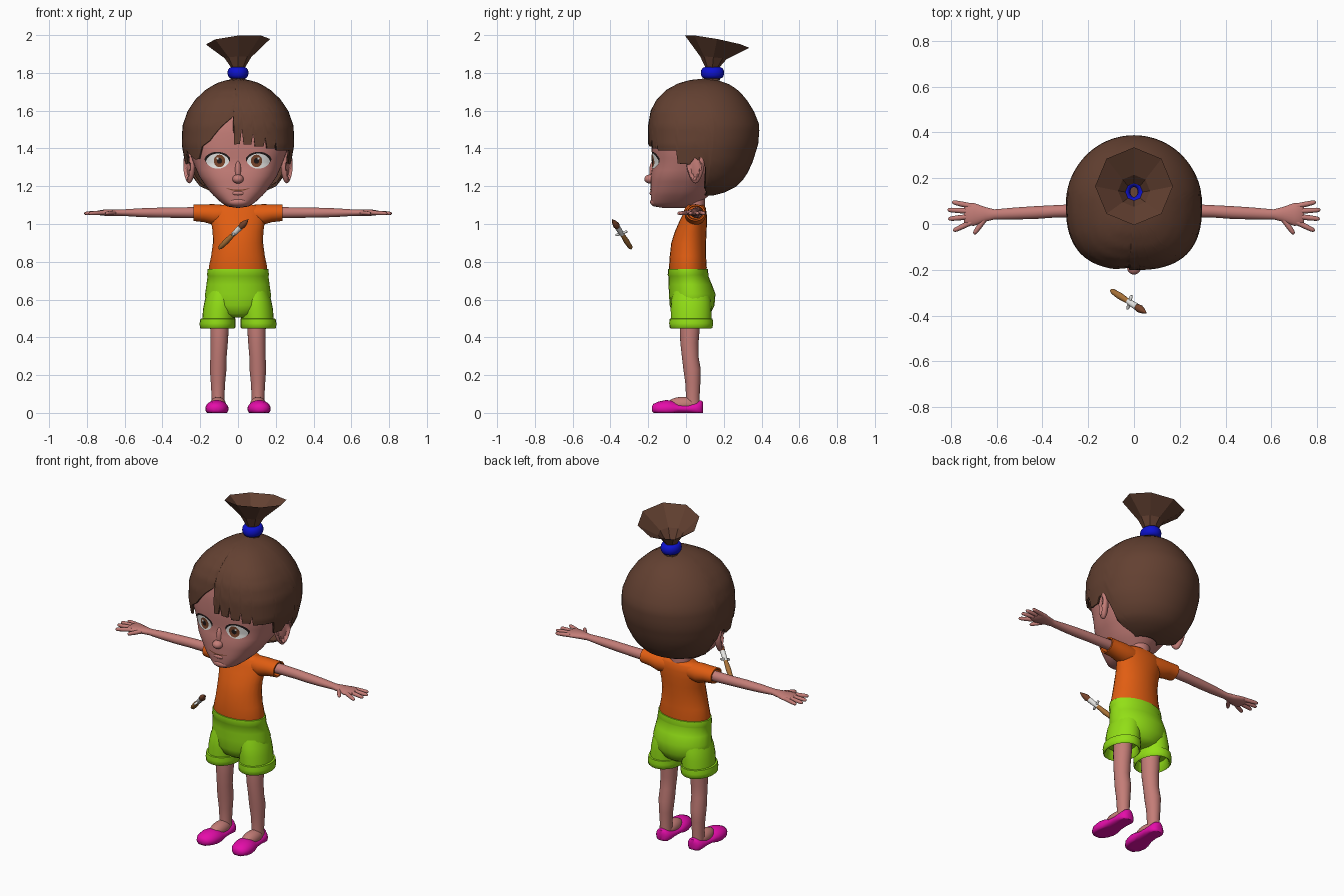
import bpy, bmesh
from math import sin, cos, pi, radians, degrees, asin, sqrt
from mathutils import Vector

if "Cube" in bpy.data.objects:
    bpy.data.objects.remove(bpy.data.objects["Cube"])


def material(name, *rgb):
    m = bpy.data.materials.new(name)
    m.use_nodes = True
    m.diffuse_color = (*rgb, 1)
    m.node_tree.nodes["Principled BSDF"].inputs["Base Color"].default_value = (*rgb, 1)
    return m


SKIN = material("skin", .55, .205, .185)
HAIR = material("hair brown", .125, .052, .031)
ORANGE = material("shirt orange", .75, .11, .006)
GREEN = material("shorts green", .29, .74, .008)
PINK = material("shoe magenta", .78, .004, .40)
BLUE = material("tie blue", .004, .006, .62)
WHITE = material("white", .8, .8, .78)
TAN = material("brush tan", .40, .17, .04)
BROWN = material("iris brown", .19, .06, .025)
BLACK = material("dark", .015, .01, .01)


def finish(name, bm, mat, mirror=False, smooth=True):
    bmesh.ops.remove_doubles(bm, verts=bm.verts, dist=.0002)
    bmesh.ops.recalc_face_normals(bm, faces=bm.faces)
    me = bpy.data.meshes.new(name)
    bm.to_mesh(me)
    bm.free()
    me.materials.append(mat)
    if smooth:
        me.shade_smooth()
        me.set_sharp_from_angle(angle=radians(48))
    ob = bpy.data.objects.new(name, me)
    bpy.context.collection.objects.link(ob)
    if mirror:
        ob.modifiers.new("Mirror", "MIRROR")
    return ob


def skin_rows(bm, rows, closed=True):
    n = len(rows[0])
    for r, s in zip(rows, rows[1:]):
        for i in range(n if closed else n - 1):
            j = (i + 1) % n
            bm.faces.new((r[i], r[j], s[j], s[i]))


def tube(name, rings, mat, d=(0, 0, 1), u=(1, 0, 0), n=24, caps=True, **kw):
    """Loft elliptical rings (x, y, z, radius along u, radius across)."""
    bm = bmesh.new()
    d, u = Vector(d).normalized(), Vector(u).normalized()
    v = d.cross(u)
    rows = [[bm.verts.new(Vector(r[:3]) + u * r[3] * cos(2 * pi * i / n) + v * r[4] * sin(2 * pi * i / n))
             for i in range(n)] for r in rings]
    skin_rows(bm, rows)
    if caps:
        bm.faces.new(rows[0])
        bm.faces.new(rows[-1])
    return finish(name, bm, mat, **kw)


def ball(name, c, r, mat, edit=None, turn=0, **kw):
    bm = bmesh.new()
    bmesh.ops.create_uvsphere(bm, u_segments=24, v_segments=14, radius=1)
    for v in bm.verts:
        if edit:
            edit(v.co)
        p = Vector((v.co.x * r[0], v.co.y * r[1], v.co.z * r[2]))
        v.co = Vector((p.x * cos(turn) - p.y * sin(turn), p.x * sin(turn) + p.y * cos(turn), p.z)) + Vector(c)
    return finish(name, bm, mat, **kw)


def lerp(table, k):
    """Interpolate rows of (key, values...) sorted by rising key."""
    k = min(max(k, table[0][0]), table[-1][0])
    for a, b in zip(table, table[1:]):
        if k <= b[0]:
            f = (k - a[0]) / (b[0] - a[0])
            return [p + (q - p) * f for p, q in zip(a[1:], b[1:])]


# Head and hair share egg-shaped sections: z, front y, back y, half width
HEAD = [(1.085, -.12, 0, 0), (1.09, -.16, .03, .05), (1.105, -.182, .07, .08), (1.16, -.187, .13, .14),
        (1.25, -.187, .2, .205), (1.32, -.176, .25, .235), (1.4, -.183, .3, .265),
        (1.5, -.183, .32, .265), (1.6, -.165, .3, .235), (1.66, -.05, .2, .12), (1.68, .08, .08, 0)]
CROWN = [(1.15, 0, .14, .08), (1.165, -.06, .2, .13), (1.2, -.13, .27, .205), (1.25, -.16, .315, .245),
         (1.32, -.188, .35, .28), (1.42, -.2, .382, .298), (1.52, -.201, .39, .294), (1.6, -.187, .358, .266),
         (1.66, -.155, .32, .225), (1.71, -.105, .275, .172), (1.745, -.04, .22, .115), (1.762, .02, .16, .06),
         (1.77, .095, .095, 0)]
P = .75


def egg(table, t, z):
    yf, yb, rx = lerp(table, z)
    yc, c, s = (yf + yb) / 2, cos(t), abs(sin(t))
    side = 1 if sin(t) >= 0 else -1
    if c > 0:
        return Vector((side * rx * s ** P, yc - (yc - yf) * c ** P, z))
    return Vector((side * rx * s, yc - (yb - yc) * c, z))


def shell(name, table, edge, mat):
    bm = bmesh.new()
    top = table[-1][0]
    angles = sorted(set([e[0] for e in edge[1:]] + list(range(-175, 181, 5))))
    rows = []
    for k in range(29):
        f = (1 - cos(pi * k / 28)) / 2
        rows.append([bm.verts.new(egg(table, radians(a), top + (lerp(edge, a)[0] - top) * f)) for a in angles])
    skin_rows(bm, rows)
    return finish(name, bm, mat)


shell("head", HEAD, [(-180, 1.085), (180, 1.085)], SKIN)

# Fringe: x and height of the hair edge across the forehead
fringe = [(-.235, 1.34), (-.215, 1.345), (-.19, 1.41), (-.15, 1.44), (-.085, 1.52), (-.025, 1.57),
          (-.02, 1.42), (.01, 1.425), (.02, 1.5), (.03, 1.42), (.07, 1.42), (.08, 1.48), (.09, 1.41),
          (.135, 1.41), (.145, 1.46), (.155, 1.4), (.195, 1.4), (.2, 1.44), (.207, 1.39), (.24, 1.39)]
front = [(degrees(asin((abs(x) / .296) ** (1 / P))) * (1 if x > 0 else -1), z) for x, z in fringe]
side = [(67, 1.39), (69, 1.32), (82, 1.315), (86, 1.35), (95, 1.3), (101, 1.18), (115, 1.15), (180, 1.15)]
edge = [(-a, z) for a, z in reversed(side)] + front + side
hair = shell("hair", CROWN, edge, HAIR)
hair.modifiers.new("Thickness", "SOLIDIFY").thickness = .012

# Ponytail funnel and its tie
bm = bmesh.new()
rows = []
for z, y, r, tilt in ((1.76, .14, .04, 0), (1.83, .14, .038, 0), (1.88, .145, .07, .1), (1.965, .165, .17, .19)):
    rows.append([bm.verts.new((r * cos(a), y + r * sin(a), z - tilt * r * sin(a) + tilt * .45 * r * cos(a)))
                 for a in [pi * i / 4 for i in range(8)]])
skin_rows(bm, rows)
finish("ponytail", bm, HAIR, smooth=False)
tube("hair_tie", [(0, .14, 1.8 + .03 * sin(a), .036 + .02 * cos(a), .042 + .02 * cos(a))
                  for a in [2 * pi * i / 12 for i in range(13)]], BLUE, caps=False)


# Ears with a hollow outer side
def hollow(p):
    if p.x > 0 and p.y ** 2 + p.z ** 2 < .5:
        p.x -= .75
    p.y *= 1 + .25 * p.z


ball("ears", (.258, .05, 1.303), (.026, .05, .088), SKIN, hollow, turn=-.45, mirror=True)


# Face details follow the head surface
def face_y(x, z):
    yf, yb, rx = lerp(HEAD, z)
    s = min(abs(x) / rx, 1) ** (1 / P)
    yc = (yf + yb) / 2
    return yc - (yc - yf) * sqrt(1 - s * s) ** P


def patch(name, cx, cz, a, b, mat, lift, bend=0, point=1, mirror=True):
    bm = bmesh.new()
    rows = []
    for k in range(7):
        row = []
        for i in range(28):
            t = 2 * pi * i / 28
            x = cx + a * k / 6 * cos(t)
            z = cz + b * k / 6 * sin(t) * abs(sin(t)) ** (point - 1) + bend * (k / 6 * cos(t)) ** 2
            row.append(bm.verts.new((x, face_y(x, z) - lift, z)))
        rows.append(row)
    skin_rows(bm, rows)
    ob = finish(name, bm, mat, mirror=mirror)
    if sum(f.normal.y for f in ob.data.polygons) > 0:
        ob.data.flip_normals()


patch("eyelashes", .109, 1.339, .068, .043, BLACK, .003, .004, 1.25)
patch("eye_whites", .108, 1.333, .061, .040, WHITE, .005, 0, 1.25)
patch("irises", .098, 1.334, .030, .033, BROWN, .007)
patch("pupils", .098, 1.334, .014, .015, BLACK, .0085)
patch("eye_glints", .108, 1.347, .006, .006, WHITE, .0095)
patch("mouth", 0, 1.178, .062, .0035, BROWN, .004, .012, mirror=False)
ball("nose", (0, -.19, 1.238), (.03, .031, .024), SKIN)
ball("nose_bridge", (0, -.172, 1.28), (.017, .022, .055), SKIN)
ball("lower_lip", (0, -.181, 1.163), (.034, .012, .012), SKIN)
ball("chin", (0, -.155, 1.117), (.055, .035, .026), SKIN)
tube("neck", [(0, .05, 1.05, .06, .05), (0, .05, 1.2, .055, .05)], SKIN)

# Shirt body and sleeves
tube("shirt", [(0, cy, z, rx, ry) for z, cy, rx, ry in (
    (.745, .01, .15, .098), (.77, .01, .155, .1), (.83, .01, .142, .096), (.9, .014, .133, .092),
    (.96, .025, .134, .084), (1.01, .037, .142, .074), (1.05, .046, .145, .064), (1.085, .05, .135, .055),
    (1.1, .05, .105, .045), (1.102, .05, .05, .03))], ORANGE)
tube("sleeves", [(x, .05, z, ry, rz) for x, z, ry, rz in (
    (.06, 1.05, .05, .05), (.13, 1.05, .056, .055), (.18, 1.057, .052, .047), (.235, 1.06, .052, .044),
    (.235, 1.06, .043, .036), (.2, 1.06, .04, .033))], ORANGE, (1, 0, 0), (0, 1, 0), mirror=True)

# Arms, palms, fingers and thumbs
tube("arms", [(x, y, 1.06, ry, rz) for x, y, ry, rz in (
    (.15, .055, .03, .03), (.25, .058, .029, .029), (.35, .055, .027, .027), (.43, .05, .028, .026),
    (.52, .046, .026, .023), (.61, .042, .022, .017), (.65, .042, .032, .018), (.7, .042, .05, .017),
    (.73, .042, .048, .014), (.742, .042, .035, .006))], SKIN, (1, 0, 0), (0, 1, 0), mirror=True)
digits = {"little_fingers": ((.71, .078), (.795, .096)), "ring_fingers": ((.72, .056), (.815, .062)),
          "middle_fingers": ((.72, .032), (.812, .022)), "index_fingers": ((.71, .008), (.79, -.03)),
          "thumbs": ((.65, .025), (.7, -.044))}
for name, (p, q) in digits.items():
    p, q = Vector((*p, 1.06)), Vector((*q, 1.056))
    d = (q - p).normalized()
    tube(name, [(*p.lerp(q, f), r, r) for f, r in ((0, .012), (.5, .0115), (.85, .01), (.96, .007), (1, .002))],
         SKIN, d, d.cross(Vector((0, 0, 1))), n=10, mirror=True)

# Shorts: hips, waistband, legs with turned cuffs
tube("shorts_hips", [(0, cy, z, rx, ry) for z, cy, rx, ry in (
    (.505, .03, .05, .07), (.525, .03, .12, .1), (.57, .032, .172, .119), (.63, .033, .174, .123),
    (.68, .022, .167, .115), (.725, .012, .161, .106), (.73, .011, .164, .108), (.762, .01, .16, .105),
    (.764, .01, .14, .09))], GREEN)
tube("shorts_legs", [(x, .027, z, rx, ry) for z, x, rx, ry in (
    (.66, .085, .07, .09), (.6, .092, .083, .105), (.55, .098, .087, .108), (.5, .103, .086, .107),
    (.498, .106, .093, .114), (.475, .108, .095, .116), (.452, .108, .094, .114), (.447, .108, .088, .108),
    (.452, .107, .082, .1), (.5, .105, .075, .09))], GREEN, mirror=True)

# Legs and feet
tube("legs", [(x, y, z, rx, ry) for z, x, y, rx, ry in (
    (.56, .098, .025, .05, .053), (.45, .098, .02, .049, .053), (.37, .1, .018, .046, .048),
    (.3, .103, .022, .043, .044), (.23, .105, .032, .044, .046), (.16, .106, .036, .038, .04),
    (.09, .106, .036, .034, .036), (.03, .106, .036, .034, .038))], SKIN, mirror=True)
ball("feet", (.106, -.015, .045), (.042, .085, .04), SKIN, mirror=True)

# Slip-on shoes, low around the instep, flat soled
shoe = tube("shoes", [(x, y, .022, w, h) for y, x, w, h in (
    (-.181, .118, .012, .012), (-.172, .117, .036, .026), (-.145, .115, .054, .038), (-.105, .112, .061, .046),
    (-.07, .109, .059, .042), (-.04, .106, .054, .026), (.01, .105, .049, .026), (.05, .105, .047, .036),
    (.075, .105, .04, .045), (.088, .105, .025, .04), (.091, .105, .01, .02))],
    PINK, (0, 1, 0), (1, 0, 0), mirror=True)
for v in shoe.data.vertices:
    v.co.z = max(v.co.z, 0)

# Floating paint brush
start, end = Vector((-.1, -.29, .87)), Vector((.055, -.39, 1.025))
axis = (end - start).normalized()
cross = Vector((.3, 1, .36))
cross = (cross - axis * cross.dot(axis)).normalized()
for name, mat, prof in (
        ("brush_handle", TAN, ((0, .006), (.05, .012), (.25, .015), (.5, .011))),
        ("brush_ferrule", WHITE, ((.48, .012), (.6, .014), (.73, .015))),
        ("brush_bristles", BROWN, ((.72, .013), (.8, .018), (.9, .012), (1, .001)))):
    tube(name, [(*start.lerp(end, f), r, r) for f, r in prof], mat, axis, cross, n=12)
mid = start.lerp(end, .52)
tube("brush_crossbar", [(*(mid + cross * s), r, r) for s, r in ((-.034, .004), (-.028, .007), (.028, .007), (.034, .004))],
     WHITE, cross, axis, n=10)
